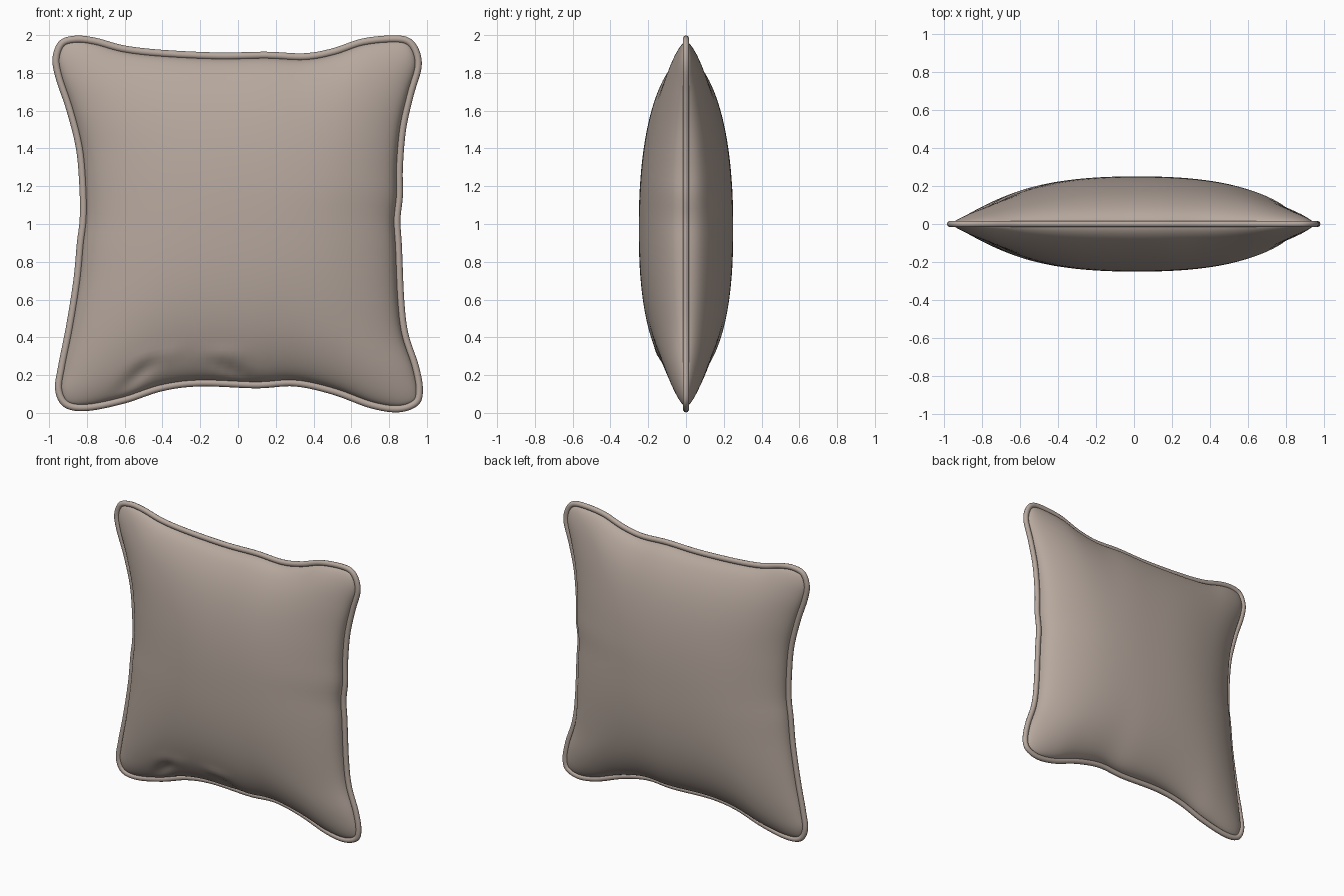
import bpy, bmesh, math
from mathutils import Vector

if "Cube" in bpy.data.objects:
    bpy.data.objects.remove(bpy.data.objects["Cube"])

# Outer outline (x, z) per side, clockwise; each side starts at its corner
TOP = [(-.945, 1.97), (-.86, 1.997), (-.75, 1.985), (-.6, 1.945), (-.4, 1.922), (-.1, 1.908),
       (.15, 1.912), (.35, 1.904), (.5, 1.93), (.65, 1.98), (.8, 1.998), (.9, 1.988)]
RIGHT = [(.955, 1.93), (.972, 1.83), (.93, 1.68), (.89, 1.5), (.873, 1.3), (.873, 1.15),
         (.86, 1.02), (.868, .88), (.88, .6), (.902, .42), (.957, .25), (.979, .12)]
BOTTOM = [(.953, .04), (.85, .003), (.7, .025), (.5, .097), (.3, .14), (.1, .13),
          (-.2, .14), (-.4, .115), (-.6, .05), (-.8, .01)]
LEFT = [(-.92, .03), (-.968, .12), (-.952, .25), (-.912, .45), (-.872, .7), (-.853, .9),
        (-.838, 1.03), (-.84, 1.2), (-.858, 1.4), (-.908, 1.6), (-.965, 1.77), (-.982, 1.88)]
SIDES = [TOP, RIGHT, BOTTOM, LEFT]
STEP, N = 8, 64
PIPE = .019

fabric = bpy.data.materials.new("taupe fabric")
fabric.diffuse_color = (.47, .39, .34, 1)
fabric.use_nodes = True
fabric.node_tree.nodes["Principled BSDF"].inputs["Base Color"].default_value = fabric.diffuse_color


def smooth_loop(pts):
    """Closed Catmull-Rom curve through the points."""
    out, n = [], len(pts)
    for i in range(n):
        a, b, c, d = (Vector(pts[(i + k) % n]) for k in (-1, 0, 1, 2))
        for s in range(STEP):
            t = s / STEP
            out.append(.5 * (2 * b + (c - a) * t + (2 * a - 5 * b + 4 * c - d) * t * t
                             + (3 * b - a - 3 * c + d) * t ** 3))
    return out


def inset(loop, dist):
    out, n = [], len(loop)
    for i in range(n):
        t = (loop[(i + 1) % n] - loop[i - 1]).normalized()
        out.append(loop[i] + Vector((t.y, -t.x)) * dist)
    return out


def resample(pts, params):
    """Points at given fractions of the arc length."""
    acc = [0]
    for a, b in zip(pts, pts[1:]):
        acc.append(acc[-1] + (b - a).length)
    out = []
    for t in params:
        d, i = t * acc[-1], 0
        while i < len(pts) - 2 and acc[i + 1] < d:
            i += 1
        out.append(pts[i].lerp(pts[i + 1], (d - acc[i]) / (acc[i + 1] - acc[i])))
    return out


def finish(name, bm):
    bmesh.ops.recalc_face_normals(bm, faces=bm.faces)
    for f in bm.faces:
        f.smooth = True
    me = bpy.data.meshes.new(name)
    bm.to_mesh(me)
    bm.free()
    me.materials.append(fabric)
    ob = bpy.data.objects.new(name, me)
    bpy.context.collection.objects.link(ob)


outline = smooth_loop([p for s in SIDES for p in s])

# Piping: round cord swept along the outline
bm = bmesh.new()
rings = []
outer, inner = outline, inset(outline, 2 * PIPE)
for o, i in zip(outer, inner):
    mid, arm = (o + i) / 2, (o - i) / 2
    ring = []
    for k in range(10):
        a = math.tau * k / 10
        p = mid + arm * math.cos(a)
        ring.append(bm.verts.new((p.x, .9 * PIPE * math.sin(a), p.y)))
    rings.append(ring)
for i, r in enumerate(rings):
    q = rings[(i + 1) % len(rings)]
    for k in range(10):
        j = (k + 1) % 10
        bm.faces.new((r[k], r[j], q[j], q[k]))
finish("piping", bm)

# Cushion: two puffed sheets stretched between the four sides
seam = inset(outline, 1.75 * PIPE)
seam.append(seam[0])
par = [.5 + .5 * math.sin(math.pi / 2 * (2 * i / N - 1)) for i in range(N + 1)]
edges, start = [], 0
for s in SIDES:
    end = start + len(s) * STEP
    edges.append(seam[start:end + 1])
    start = end
top = resample(edges[0], par)
right = resample(edges[1][::-1], par)
bottom = resample(edges[2][::-1], par)
left = resample(edges[3], par)


def sheet_point(i, j):
    s, t = par[i], par[j]
    ruled = bottom[i] * (1 - t) + top[i] * t + left[j] * (1 - s) + right[j] * s
    corners = (bottom[0] * (1 - s) + bottom[N] * s) * (1 - t) + (top[0] * (1 - s) + top[N] * s) * t
    return ruled - corners


def blob(p, x, z, length, width, angle):
    c, s = math.cos(angle), math.sin(angle)
    dx, dz = p.x - x, p.y - z
    return math.exp(-((dx * c + dz * s) / length) ** 2 - ((dz * c - dx * s) / width) ** 2)


def puff(i, j, p, side):
    u, v = 2 * par[i] - 1, 2 * par[j] - 1
    v += .055 * (1 - v * v)
    base = max(0, (1 - abs(u) ** 2.3) * (1 - abs(v) ** 2.3)) ** .54
    h = .25 * base
    if side < 0:  # creases low on the front
        crease = (.022 * blob(p, -.52, .21, .13, .035, .75) - .01 * blob(p, -.43, .30, .1, .04, .3)
                  + .018 * blob(p, -.02, .22, .1, .03, -.5) - .008 * blob(p, -.08, .31, .1, .04, 0))
        h -= crease * min(1, base * 4)
    return h


bm = bmesh.new()
grids = []
for side in (-1, 1):
    grid = {}
    for i in range(N + 1):
        for j in range(N + 1):
            p = sheet_point(i, j)
            rim = i in (0, N) or j in (0, N)
            if rim and grids:
                grid[i, j] = grids[0][i, j]
            else:
                grid[i, j] = bm.verts.new((p.x, 0 if rim else side * puff(i, j, p, side), p.y))
    grids.append(grid)
    for i in range(N):
        for j in range(N):
            bm.faces.new((grid[i, j], grid[i + 1, j], grid[i + 1, j + 1], grid[i, j + 1]))
finish("cushion", bm)
